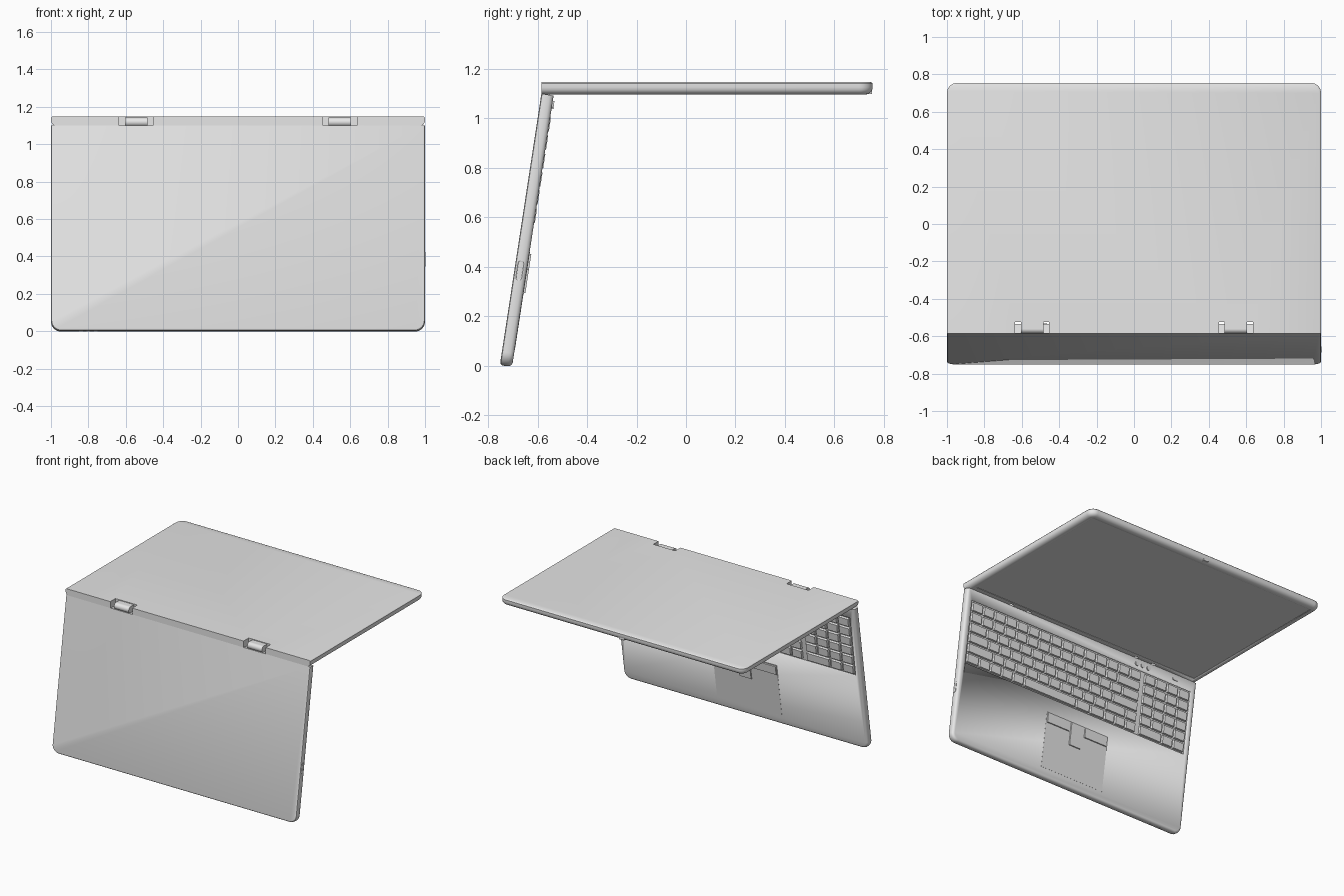
import bpy, bmesh, math
from mathutils import Matrix, Vector

cube = bpy.data.objects.get("Cube")
if cube:
    bpy.data.objects.remove(cube, do_unlink=True)

grey = bpy.data.materials.new("light_grey")
grey.use_nodes = True
grey.diffuse_color = (0.8, 0.8, 0.8, 1)
grey.node_tree.nodes["Principled BSDF"].inputs["Base Color"].default_value = (0.8, 0.8, 0.8, 1)

# Both halves are built flat, hinge edge at local y = 0, then placed
LID = Matrix.Translation((0, -0.585, 1.096))
BASE = Matrix.Translation((0, -0.585, 1.1)) @ Matrix.Rotation(math.radians(-98.7), 4, 'X')
LID_LEN, BASE_LEN, THICK = 1.34, 1.11, 0.05


def finish(bm, name, place):
    bmesh.ops.recalc_face_normals(bm, faces=bm.faces)
    mesh = bpy.data.meshes.new(name)
    bm.to_mesh(mesh)
    bm.free()
    mesh.materials.append(grey)
    mesh.shade_smooth()
    mesh.set_sharp_from_angle(angle=math.radians(35))
    obj = bpy.data.objects.new(name, mesh)
    obj.matrix_world = place
    bpy.context.collection.objects.link(obj)
    return obj


def add_box(bm, x, y, z, taper=0.0):
    """Box between (min, max) pairs, top optionally drawn in."""
    size = [b - a for a, b in (x, y, z)]
    mid = Vector([(a + b) / 2 for a, b in (x, y, z)])
    verts = bmesh.ops.create_cube(bm, size=1)["verts"]
    for v in verts:
        top = v.co.z > 0
        for i in range(3):
            v.co[i] *= size[i] - (2 * taper if top and i < 2 else 0)
        v.co += mid
    return verts


def box(name, place, x, y, z, taper=0.0):
    bm = bmesh.new()
    add_box(bm, x, y, z, taper)
    return finish(bm, name, place)


def outline(length, inset, notches):
    """Square corners at the hinge, rounded corners at the far edge."""
    half, far, r = 1 - inset, length - inset, 0.055 - inset
    pts = [(-half, 0)]
    for a, b in notches:
        pts += [(a, 0), (a, 0.06), (b, 0.06), (b, 0)]
    pts.append((half, 0))
    for side in (0, 90):
        cx = half - r if side == 0 else r - half
        for k in range(9):
            t = math.radians(side + k * 90 / 8)
            pts.append((cx + r * math.cos(t), far - r + r * math.sin(t)))
    return pts


def slab(name, place, length, layers, notches=()):
    """Stack outlines into a closed shell with a rounded rim."""
    bm = bmesh.new()
    loops = [[bm.verts.new((x, y, z)) for x, y in outline(length, inset, notches)]
             for inset, z in layers]
    for low, high in zip(loops, loops[1:]):
        for i in range(len(low)):
            j = (i + 1) % len(low)
            bm.faces.new((low[i], low[j], high[j], high[i]))
    bm.faces.new(loops[0][::-1])
    bm.faces.new(loops[-1])
    return finish(bm, name, place)


def cut(target, name, place, x, y, z):
    cutter = box(name, place, x, y, z)
    cutter.hide_render = True
    cutter.display_type = 'WIRE'
    cutter.hide_set(True)
    mod = target.modifiers.new(name, 'BOOLEAN')
    mod.operation, mod.solver, mod.object = 'DIFFERENCE', 'EXACT', cutter


# Lid with two hinge notches and a shallow screen recess underneath
rim = [(0.03, 0), (0.018, 0.003), (0.008, 0.01), (0.002, 0.019), (0, 0.03)]
notches = [(-0.635, -0.455), (0.455, 0.635)]
lid = slab("lid", LID, LID_LEN, rim + [(0, 0.045), (0.003, 0.049), (0.008, 0.051)], notches)
cut(lid, "screen_cutter", LID, (-0.95, 0.95), (0.08, 1.29), (-0.02, 0.003))

# Base with keyboard well
base = slab("base", BASE, BASE_LEN,
            [(0.012, 0), (0.004, 0.003), (0, 0.01), (0, 0.034),
             (0.004, 0.043), (0.01, 0.048), (0.018, THICK)])
KEY_TOP, PITCH, UNIT = 0.08, 0.075, 0.0985
cut(base, "keyboard_cutter", BASE, (-0.957, 0.957),
    (KEY_TOP - 0.006, KEY_TOP + 6 * PITCH + 0.006), (THICK - 0.012, 0.1))

# Keyboard: key widths per row, main block then number pad
pad = [1] * 4
rows = [
    ([1] * 15, pad),
    ([1] * 13 + [2], pad),
    ([1.5] + [1] * 12 + [1.5], pad),
    ([1.75] + [1] * 11 + [2.25], pad),
    ([2.25] + [1] * 10 + [1.75, 1], pad),
    ([1.1] + [1] * 4 + [4.6, 1.25, 1.25] + [0.933] * 3, [2, 1, 1]),
]
bm = bmesh.new()
gap = 0.006
for r, blocks in enumerate(rows):
    y = KEY_TOP + r * PITCH
    x = 0.95
    for block in blocks:
        for w in block:
            nxt = x - w * UNIT
            add_box(bm, (nxt + gap, x - gap), (y + gap, y + PITCH - gap),
                    (THICK - 0.013, THICK + 0.003), 0.003)
            x = nxt
        x -= 0.028
finish(bm, "keys", BASE)

# Touchpad and its three buttons
box("touchpad", BASE, (-0.3, 0.23), (0.64, 1.04), (THICK - 0.004, THICK + 0.001))
for name, x, end in (("left_button", (0.03, 0.225), 0.715),
                     ("middle_button", (-0.08, 0.02), 0.81),
                     ("right_button", (-0.295, -0.1), 0.715)):
    box(name, BASE, x, (0.645, end), (THICK - 0.004, THICK + 0.008), 0.003)


def cylinder(name, place, centre, radius, depth, turn=None, sides=20):
    bm = bmesh.new()
    m = Matrix.Translation(centre)
    if turn:
        m = m @ turn
    bmesh.ops.create_cone(bm, cap_ends=True, segments=sides, radius1=radius,
                          radius2=radius, depth=depth, matrix=m)
    return finish(bm, name, place)


# Round control buttons above the keyboard
for i in range(3):
    cylinder(f"control_button_{i + 1}", BASE, (-0.48 - i * 0.05, 0.037, THICK), 0.016, 0.014)
box("power_switch", BASE, (-0.83, -0.79), (0.03, 0.045), (THICK - 0.004, THICK + 0.005))

# Hinge barrels set in the lid notches
along_x = Matrix.Rotation(math.pi / 2, 4, 'Y')
for side, sx in (("left", 1), ("right", -1)):
    cylinder(side + "_hinge_barrel", LID, (sx * 0.545, 0.024, 0.022), 0.024, 0.12, along_x)
    ends = sorted((sx * 0.485, sx * 0.605))
    box(side + "_hinge_arm", LID, ends, (0.024, 0.07), (0.002, 0.046))

# Side port: capsule frame with a sunken middle
bm = bmesh.new()
ring = []
for k in range(16):
    t = math.pi * (k if k < 8 else k - 1) / 7
    ring.append((0.72 + (-0.028 if k > 7 else 0.028) + 0.012 * math.sin(t),
                 0.022 - 0.012 * math.cos(t)))
face = bm.faces.new([bm.verts.new((0.998, y, z)) for y, z in ring])
top = bmesh.ops.extrude_face_region(bm, geom=[face])
for v in (g for g in top["geom"] if isinstance(g, bmesh.types.BMVert)):
    v.co.x = 1.002
cap = next(g for g in top["geom"] if isinstance(g, bmesh.types.BMFace))
bmesh.ops.inset_region(bm, faces=[cap], thickness=0.004)
for v in cap.verts:
    v.co.x = 0.9995
finish(bm, "side_port", BASE)

# Latch on the lid edge and status lights on the base edge
box("lid_latch", LID, (-0.02, 0.02), (LID_LEN - 0.03, LID_LEN - 0.003), (0.002, 0.02))
for i in range(3):
    x = -0.76 - i * 0.04
    box(f"status_light_{i + 1}", BASE, (x - 0.01, x + 0.01),
        (BASE_LEN - 0.03, BASE_LEN + 0.001), (0.018, 0.026))
